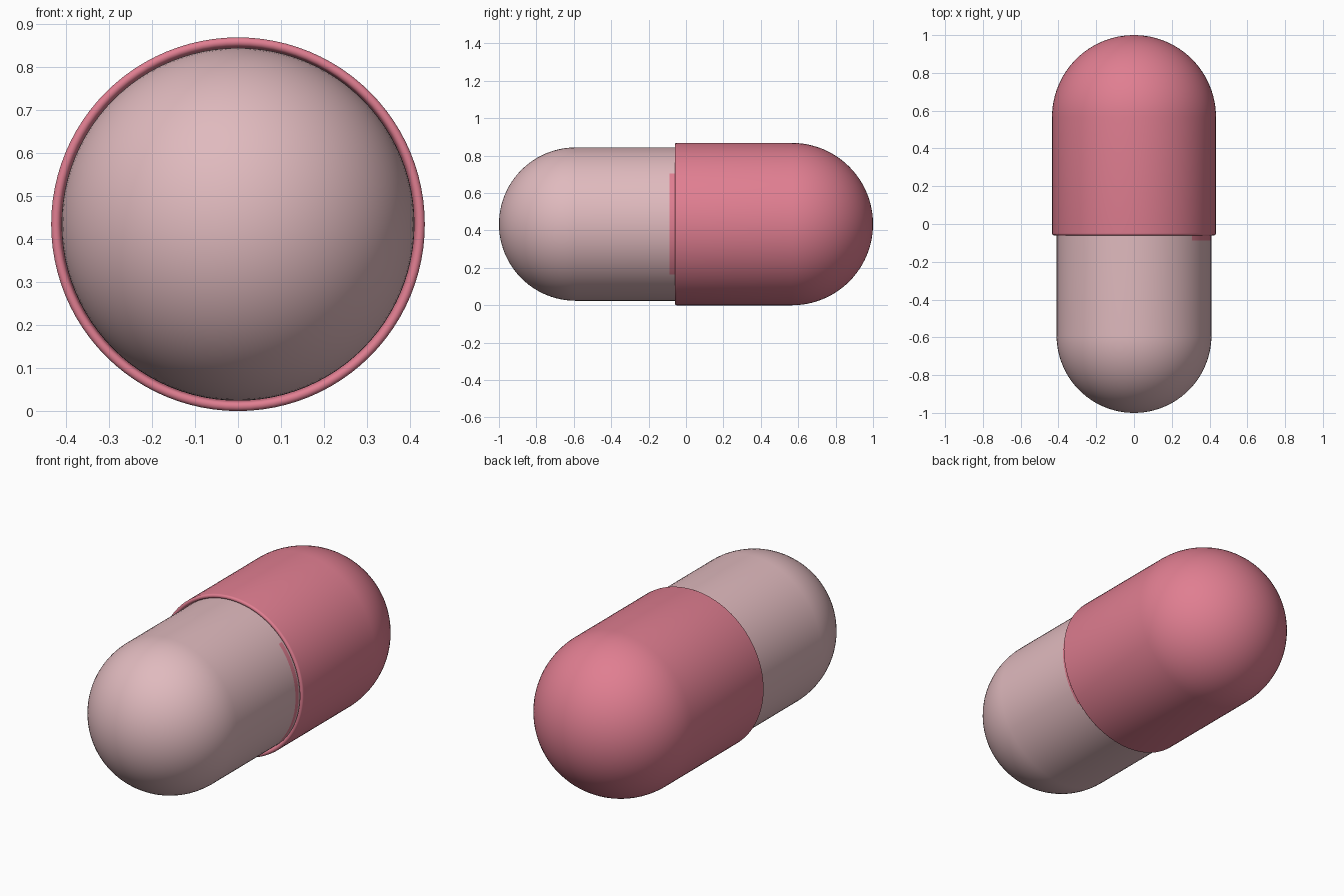
import bpy, bmesh, math
from mathutils import Vector

old = bpy.data.objects.get("Cube")
if old:
    bpy.data.objects.remove(old, do_unlink=True)

CENTRE_Z = 0.434
CAP_R, BODY_R = 0.434, 0.41
RIM_Y = -0.06


def material(name, colour):
    mat = bpy.data.materials.new(name)
    mat.use_nodes = True
    mat.diffuse_color = colour
    mat.node_tree.nodes["Principled BSDF"].inputs["Base Color"].default_value = colour
    return mat


def arc(y, r, radius, start, end, steps):
    """Points (y, r) along an arc centred on (y, r), angles in degrees."""
    angles = [math.radians(start + (end - start) * i / steps) for i in range(steps + 1)]
    return [(y + radius * math.cos(a), r + radius * math.sin(a)) for a in angles]


def lathe(name, profile, mats, segments=96):
    """Turn a (y, r) profile around the long axis."""
    bm = bmesh.new()
    verts = [bm.verts.new((0, y, max(r, 0))) for y, r in profile]
    edges = [bm.edges.new(pair) for pair in zip(verts, verts[1:])]
    bmesh.ops.spin(bm, geom=verts + edges, cent=(0, 0, 0), axis=(0, 1, 0),
                   angle=math.tau, steps=segments, use_duplicate=False)
    bmesh.ops.remove_doubles(bm, verts=bm.verts, dist=0.0005)
    bmesh.ops.recalc_face_normals(bm, faces=bm.faces)
    mesh = bpy.data.meshes.new(name)
    bm.to_mesh(mesh)
    bm.free()
    obj = bpy.data.objects.new(name, mesh)
    bpy.context.collection.objects.link(obj)
    obj.location = (0, 0, CENTRE_Z)
    for mat in mats:
        mesh.materials.append(mat)
    bpy.ops.object.select_all(action='DESELECT')
    obj.select_set(True)
    bpy.context.view_layer.objects.active = obj
    bpy.ops.object.shade_smooth_by_angle(angle=math.radians(40))
    return obj


pink = material("rose_pink", (0.745, 0.209, 0.283, 1))
pale = material("pale_pink", (0.745, 0.491, 0.515, 1))

# Pale half: rounded end and a tube that slides inside the cap
body_profile = arc(BODY_R - 1, 0, BODY_R, 180, 90, 24)
body_profile += [(-0.087, BODY_R), (RIM_Y, BODY_R), (0.1, BODY_R)]
body = lathe("capsule_body", body_profile, [pale, pink])

# Pink smear on the body's left side, just ahead of the rim
for face in body.data.polygons:
    c = face.center
    if -0.087 < c.y < RIM_Y and c.x > 0 and abs(c.z) < 0.26:
        face.material_index = 1

# Pink half: rounded end, tube and a soft rolled rim closing onto the body
BEAD = 0.011
cap_profile = arc(1 - CAP_R, 0, CAP_R, 0, 90, 24)
cap_profile += arc(RIM_Y + BEAD, CAP_R - BEAD, BEAD, 90, 270, 10)
cap_profile += [(RIM_Y + 0.03, BODY_R - 0.005)]
lathe("capsule_cap", cap_profile, [pink])
